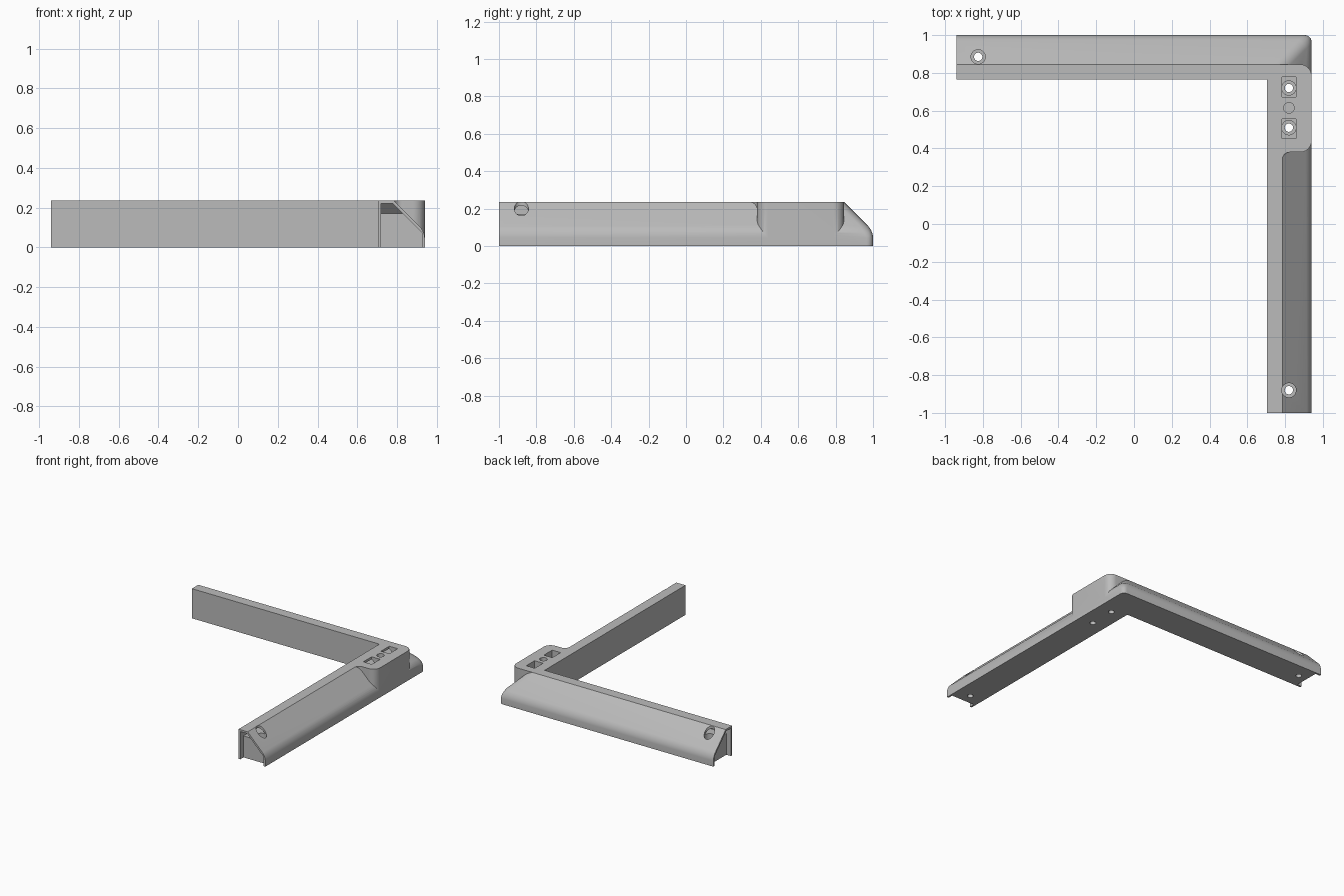
import bpy, bmesh
from math import sin, cos, radians

cube = bpy.data.objects.get("Cube")
if cube:
    bpy.data.objects.remove(cube, do_unlink=True)

OUT_X, OUT_Y = 0.94, 1.0      # outer corner of the bracket
TOP = 0.235

grey = bpy.data.materials.new("plain grey")
grey.use_nodes = True
grey.diffuse_color = (0.5, 0.5, 0.5, 1)
grey.node_tree.nodes["Principled BSDF"].inputs["Base Color"].default_value = (0.5, 0.5, 0.5, 1)


def loft(name, rings, bevel=None):
    """Closed solid through matching rings of points."""
    bm = bmesh.new()
    rows = [[bm.verts.new(p) for p in ring] for ring in rings]
    n = len(rows[0])
    for a, b in zip(rows, rows[1:]):
        for i in range(n):
            j = (i + 1) % n
            bm.faces.new((a[i], a[j], b[j], b[i]))
    bm.faces.new(rows[0])
    bm.faces.new(rows[-1])
    bmesh.ops.recalc_face_normals(bm, faces=bm.faces)
    if bevel:
        # round the outer corner, the hip and the edge under the slope
        pairs = [(rows[1][0], rows[1][1]), (rows[1][1], rows[1][2]),
                 (rows[0][1], rows[1][1]), (rows[1][1], rows[2][1])]
        edges = [bm.edges.get(p) for p in pairs]
        bmesh.ops.bevel(bm, geom=edges, offset=bevel, segments=5,
                        profile=0.5, affect='EDGES', clamp_overlap=True)
    mesh = bpy.data.meshes.new(name)
    bm.to_mesh(mesh)
    bm.free()
    mesh.materials.append(grey)
    obj = bpy.data.objects.new(name, mesh)
    bpy.context.collection.objects.link(obj)
    return obj


def back_ring(profile, x):
    return [(x, OUT_Y - u, z) for u, z in profile]


def side_ring(profile, y):
    return [(OUT_X - u, y, z) for u, z in profile]


def corner_ring(profile):
    return [(OUT_X - u, OUT_Y - u, z) for u, z in profile]


def sweep(name, profile, extra=0.0, bevel=None):
    """Carry a section along both legs with a mitred corner."""
    return loft(name, [back_ring(profile, -OUT_X - extra), corner_ring(profile),
                       side_ring(profile, -OUT_Y - extra)], bevel)


def prism(name, plan, z0, z1):
    return loft(name, [[(x, y, z) for x, y in plan] for z in (z0, z1)])


def arc(cx, cy, r, a0, a1, steps=10):
    angles = [radians(a0 + (a1 - a0) * i / steps) for i in range(steps + 1)]
    return [(cx + r * cos(a), cy + r * sin(a)) for a in angles]


def bore(name, x, y, r, z0, z1):
    return prism(name, arc(x, y, r, 0, 360, 32)[:-1], z0, z1)


def combine(target, other, operation):
    mod = target.modifiers.new("join", 'BOOLEAN')
    mod.operation = operation
    mod.solver = 'EXACT'
    mod.object = other
    bpy.context.view_layer.objects.active = target
    bpy.ops.object.modifier_apply(modifier=mod.name)
    bpy.data.objects.remove(other, do_unlink=True)


# L-shaped rail: low outer wall, slope, flat top, inner wall
rail = sweep("corner_rail", [(0, 0), (0, 0.08), (0.155, TOP), (0.235, TOP), (0.235, 0)],
             bevel=0.035)

# raised mounting block beside the corner
plan = (arc(0.825, 0.34, 0.04, 180, 90) + arc(0.88, 0.44, 0.06, -90, 0)
        + arc(0.88, 0.785, 0.06, 0, 90) + [(0.75, 0.845), (0.75, 0.34)])
combine(rail, prism("mounting_block", plan, 0.03, TOP), 'UNION')

# channel running under the top of both legs
combine(rail, sweep("channel", [(0.111, 0.17), (0.161, 0.22), (0.22, 0.22), (0.22, 0.17)],
                    extra=0.02), 'DIFFERENCE')

# open recess at the end of each leg
inner = [(0.015, -0.02), (0.015, 0.074), (0.161, 0.22), (0.22, 0.22), (0.22, -0.02)]
DEPTH = 0.04
combine(rail, loft("back_end_recess", [back_ring(inner, -OUT_X - 0.02),
                                       back_ring(inner, -OUT_X + DEPTH)]), 'DIFFERENCE')
combine(rail, loft("side_end_recess", [side_ring(inner, -OUT_Y - 0.02),
                                       side_ring(inner, -OUT_Y + DEPTH)]), 'DIFFERENCE')

# counterbored screw holes: two at the leg ends, two in the block
HOLE_X = 0.82
for x, y in ((-0.825, 0.885), (HOLE_X, -0.88), (HOLE_X, 0.72), (HOLE_X, 0.51)):
    combine(rail, bore("counterbore", x, y, 0.038, 0.12, 0.3), 'DIFFERENCE')
    combine(rail, bore("screw_hole", x, y, 0.022, -0.05, 0.3), 'DIFFERENCE')

# square pockets over the block holes, with a blind round hole between
for y in (0.725, 0.505):
    h, d = 0.037, 0.052
    square = [(HOLE_X - h, y - d), (HOLE_X + h, y - d), (HOLE_X + h, y + d), (HOLE_X - h, y + d)]
    combine(rail, prism("square_pocket", square, 0.16, 0.3), 'DIFFERENCE')
combine(rail, bore("blind_hole", HOLE_X, 0.615, 0.028, 0.14, 0.3), 'DIFFERENCE')

bpy.ops.object.select_all(action='DESELECT')
rail.select_set(True)
bpy.context.view_layer.objects.active = rail
bpy.ops.object.shade_smooth_by_angle(angle=radians(30))
